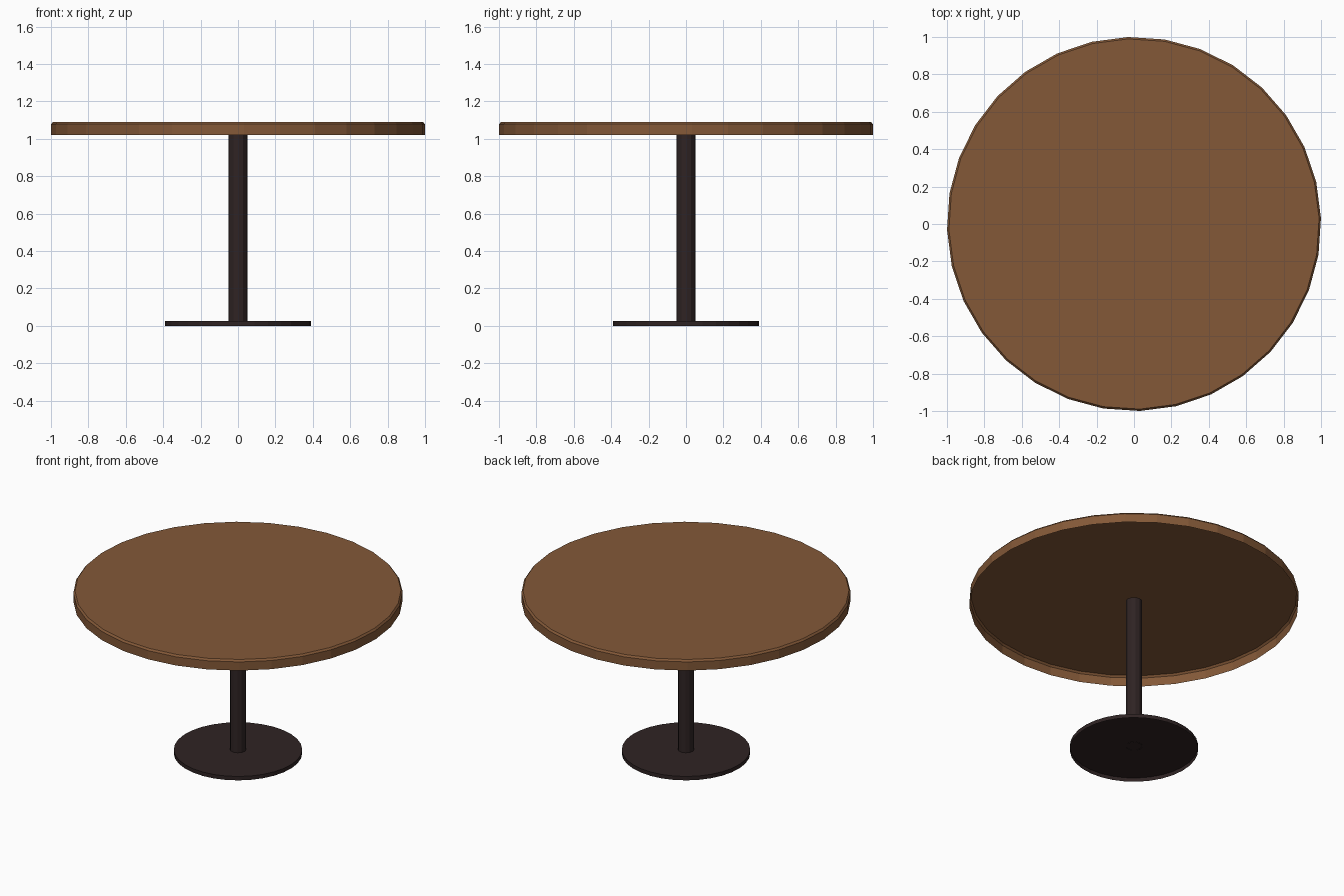
import bpy, bmesh, math

if "Cube" in bpy.data.objects:
    bpy.data.objects.remove(bpy.data.objects["Cube"])


def material(name, rgb):
    m = bpy.data.materials.new(name)
    m.diffuse_color = (*rgb, 1.0)
    m.use_nodes = True
    m.node_tree.nodes["Principled BSDF"].inputs["Base Color"].default_value = m.diffuse_color
    return m


def lathe(name, profile, sides, offset_deg, mat):
    """Faceted shell from (radius, z) rings, listed bottom to top, capped on top only."""
    bm = bmesh.new()
    rings = []
    for r, z in profile:
        ring = []
        for i in range(sides):
            a = math.radians(offset_deg) + 2 * math.pi * i / sides
            ring.append(bm.verts.new((r * math.cos(a), r * math.sin(a), z)))
        rings.append(ring)
    for low, high in zip(rings, rings[1:]):
        for i in range(sides):
            j = (i + 1) % sides
            bm.faces.new((low[i], low[j], high[j], high[i]))
    bm.faces.new(rings[-1])
    mesh = bpy.data.meshes.new(name)
    bm.to_mesh(mesh)
    bm.free()
    mesh.materials.append(mat)
    obj = bpy.data.objects.new(name, mesh)
    bpy.context.collection.objects.link(obj)
    return obj


wood = material("brown wood", (0.23, 0.099, 0.039))
metal = material("dark metal", (0.028, 0.017, 0.017))

# Round top: hollow underneath, small bevel on the upper edge
lathe("table_top", [(1.0, 1.02), (1.0, 1.078), (0.99, 1.09)], 32, 1.8, wood)

# Central pole, reaching slightly into the hollow top
lathe("pole", [(0.05, 0.024), (0.05, 1.04)], 12, 1.8, metal)

# Thin round foot plate, open underneath
lathe("base_plate", [(0.39, 0.0), (0.39, 0.026)], 32, 1.8, metal)
